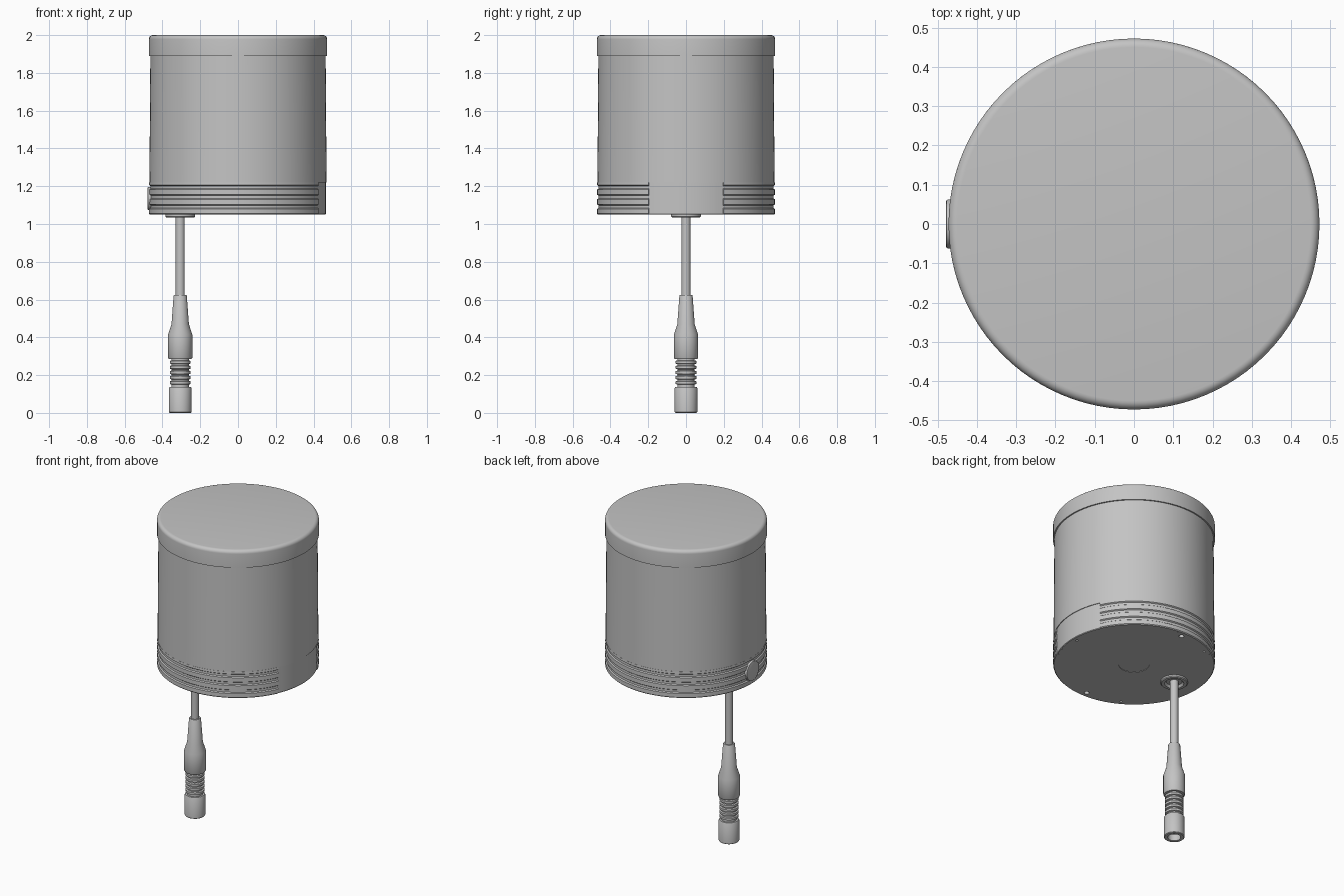
import bpy, bmesh, math
from mathutils import Matrix, Vector

if "Cube" in bpy.data.objects:
    bpy.data.objects.remove(bpy.data.objects["Cube"], do_unlink=True)

grey = bpy.data.materials.new("light grey")
grey.use_nodes = True
colour = (0.55, 0.55, 0.55, 1)
grey.diffuse_color = colour
grey.node_tree.nodes["Principled BSDF"].inputs["Base Color"].default_value = colour


def finish(bm, name):
    bmesh.ops.remove_doubles(bm, verts=bm.verts, dist=1e-5)
    bmesh.ops.recalc_face_normals(bm, faces=bm.faces)
    mesh = bpy.data.meshes.new(name)
    bm.to_mesh(mesh)
    bm.free()
    obj = bpy.data.objects.new(name, mesh)
    bpy.context.collection.objects.link(obj)
    mesh.materials.append(grey)
    smooth(obj)
    return obj


def smooth(obj):
    bpy.ops.object.select_all(action="DESELECT")
    obj.select_set(True)
    bpy.context.view_layer.objects.active = obj
    bpy.ops.object.shade_smooth_by_angle(angle=math.radians(32))


def lathe(name, profile, x=0.0, steps=96, start=0, sweep=360, loop=False):
    """Turn (radius, z) points about a vertical axis; loop closes the section."""
    bm = bmesh.new()
    turn = Matrix.Rotation(math.radians(start), 3, "Z")
    verts = [bm.verts.new(turn @ Vector((r, 0, z))) for r, z in profile]
    edges = [bm.edges.new(p) for p in zip(verts, verts[1:])]
    if loop:
        edges.append(bm.edges.new((verts[-1], verts[0])))
    bmesh.ops.spin(bm, geom=verts + edges, axis=(0, 0, 1), cent=(0, 0, 0),
                   angle=math.radians(sweep), steps=steps)
    bmesh.ops.remove_doubles(bm, verts=bm.verts, dist=1e-5)
    if loop and sweep < 360:
        bmesh.ops.holes_fill(bm, edges=[e for e in bm.edges if e.is_boundary], sides=0)
    bmesh.ops.translate(bm, verts=bm.verts, vec=(x, 0, 0))
    return finish(bm, name)


def cylinder(bm, x, y, z, radius, depth):
    bmesh.ops.create_cone(bm, cap_ends=True, segments=32, radius1=radius, radius2=radius,
                          depth=depth, matrix=Matrix.Translation((x, y, z)))


BOTTOM, BAND_TOP, INNER = 1.05, 1.22, 0.455

# Lid with a rounded rim, and the slightly tapered housing
rim = [(0.45 + 0.022 * math.sin(a), 1.978 + 0.022 * math.cos(a))
       for a in (math.radians(15 * i) for i in range(7))]
lathe("lid", [(0, 2)] + rim + [(0.472, 1.89), (0, 1.89)])
lathe("housing", [(0, 1.9), (0.464, 1.9), (0.469, BAND_TOP), (0, BAND_TOP)])

# Grooved lower band, broken by a plain panel on one side
band = [(INNER, BOTTOM), (0.466, BOTTOM), (0.471, BOTTOM + 0.005)]
for z in (1.092, 1.143, 1.194):
    band += [(0.471, z - 0.012), (0.464, z - 0.007), (0.464, z + 0.007), (0.471, z + 0.012)]
band += [(0.47, BAND_TOP), (INNER, BAND_TOP)]
lathe("grooved_band", band, start=25, sweep=310, steps=84, loop=True)
lathe("plain_panel", [(INNER, BOTTOM), (0.462, BOTTOM), (0.465, BOTTOM + 0.004),
                      (0.465, BAND_TOP), (INNER, BAND_TOP)],
      start=-25, sweep=50, steps=16, loop=True)

# Base plate with screw holes, pin holes and a shallow centre recess
plate = lathe("base_plate", [(0, BOTTOM), (INNER, BOTTOM), (INNER, 1.1), (0, 1.1)])
cut = bmesh.new()
for y in (-0.43, 0.43):
    cylinder(cut, 0, y, BOTTOM, 0.015, 0.04)
for angle in (0, 120, 240):
    a = math.radians(angle)
    cylinder(cut, 0.435 * math.cos(a), 0.435 * math.sin(a), BOTTOM, 0.007, 0.03)
cylinder(cut, 0, 0, BOTTOM, 0.09, 0.006)
cutter = finish(cut, "hole_cutter")
cutter.hide_render = True
boolean = plate.modifiers.new("holes", "BOOLEAN")
boolean.operation = "DIFFERENCE"
boolean.solver = "EXACT"
boolean.object = cutter
bpy.context.view_layer.objects.active = plate
bpy.ops.object.modifier_apply(modifier="holes")
bpy.data.objects.remove(cutter, do_unlink=True)
smooth(plate)

# Round button on the side of the band
bm = bmesh.new()
place = Matrix.Translation((-0.462, 0, 1.135)) @ Matrix.Rotation(math.radians(90), 4, "Y")
bmesh.ops.create_cone(bm, cap_ends=True, segments=48, radius1=0.062, radius2=0.062,
                      depth=0.032, matrix=place)
outer = [e for e in bm.edges if all(v.co.x < -0.47 for v in e.verts)]
bmesh.ops.bevel(bm, geom=outer, offset=0.004, segments=2, affect="EDGES", profile=0.5)
finish(bm, "side_button")

# Cable with its grommet
CABLE_X = -0.306
lathe("cable_grommet", [(0.079, 1.055), (0.079, 1.04), (0.074, 1.035), (0.056, 1.035),
                        (0.046, 1.049), (0, 1.049), (0, 1.055)], CABLE_X, 48)
lathe("cable", [(0, 1.052), (0.024, 1.052), (0.024, 0.6), (0, 0.6)], CABLE_X, 32)

# Connector: tapered sleeve, collar, ribbed grip and hollow tip
lathe("connector_sleeve", [(0, 0.625), (0.032, 0.625), (0.035, 0.62), (0.046, 0.47),
                           (0.064, 0.415), (0.064, 0.292), (0.06, 0.285), (0, 0.285)],
      CABLE_X, 48)
grip = [(0, 0.29), (0.046, 0.29)]
for i in range(5):
    z = 0.27 - i * 0.027
    grip += [(0.046, z + 0.008), (0.055, z + 0.005), (0.055, z - 0.009), (0.046, z - 0.012)]
lathe("ribbed_grip", grip + [(0.046, 0.13), (0, 0.13)], CABLE_X, 48)
lathe("connector_tip", [(0, 0.137), (0.057, 0.137), (0.06, 0.132), (0.06, 0.004),
                        (0.056, 0), (0.038, 0), (0.038, 0.09), (0, 0.09)], CABLE_X, 48)
lathe("connector_pin", [(0, 0.095), (0.011, 0.095), (0.011, 0.025), (0, 0.02)], CABLE_X, 24)
